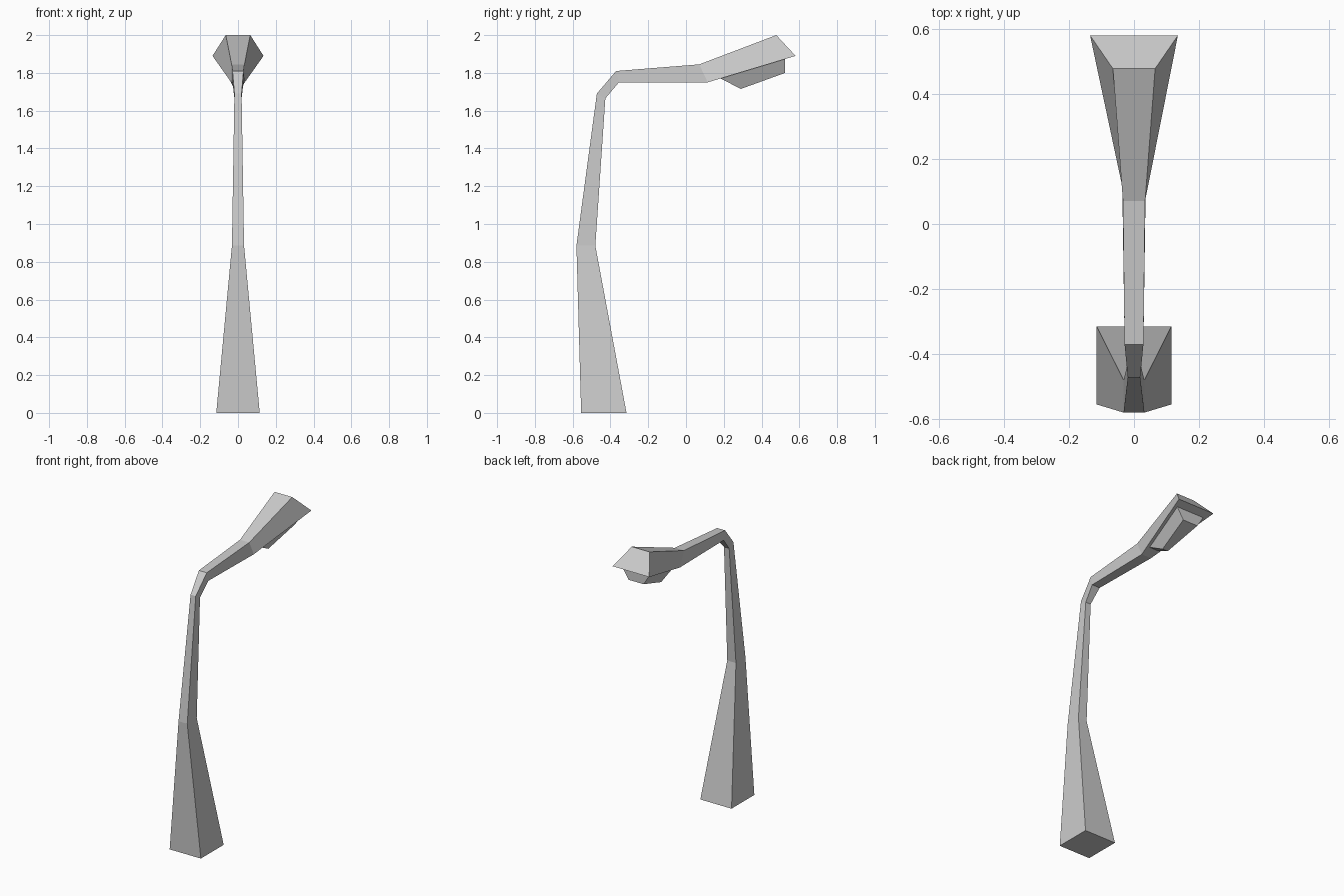
import bpy, bmesh

if "Cube" in bpy.data.objects:
    bpy.data.objects.remove(bpy.data.objects["Cube"])


def loft(name, sections):
    """Skin four-sided sections: (half width, y, z) of the outer edge, then of the inner edge."""
    bm = bmesh.new()
    rings = []
    for (wo, yo, zo), (wi, yi, zi) in sections:
        rings.append([bm.verts.new(p) for p in
                      ((-wo, yo, zo), (wo, yo, zo), (wi, yi, zi), (-wi, yi, zi))])
    for a, b in zip(rings, rings[1:]):
        for i in range(4):
            j = (i + 1) % 4
            bm.faces.new((a[i], a[j], b[j], b[i]))
    bm.faces.new(rings[0])
    bm.faces.new(rings[-1])
    bmesh.ops.recalc_face_normals(bm, faces=bm.faces[:])
    mesh = bpy.data.meshes.new(name)
    bm.to_mesh(mesh)
    bm.free()
    obj = bpy.data.objects.new(name, mesh)
    bpy.context.collection.objects.link(obj)
    return obj


# Tapered post bending into the arm and flared lamp head
loft("post_and_head", [
    ((0.115, -0.555, 0.0), (0.115, -0.315, 0.0)),
    ((0.032, -0.58, 0.885), (0.032, -0.48, 0.885)),
    ((0.019, -0.472, 1.69), (0.019, -0.427, 1.665)),
    ((0.029, -0.37, 1.81), (0.029, -0.355, 1.75)),
    ((0.034, 0.07, 1.845), (0.036, 0.115, 1.75)),
    ((0.065, 0.478, 2.0), (0.135, 0.58, 1.89)),
])

# Tapered light cover hanging under the head
loft("light_cover", [
    ((0.032, 0.18, 1.772), (0.02, 0.29, 1.715)),
    ((0.103, 0.525, 1.876), (0.055, 0.525, 1.80)),
])
